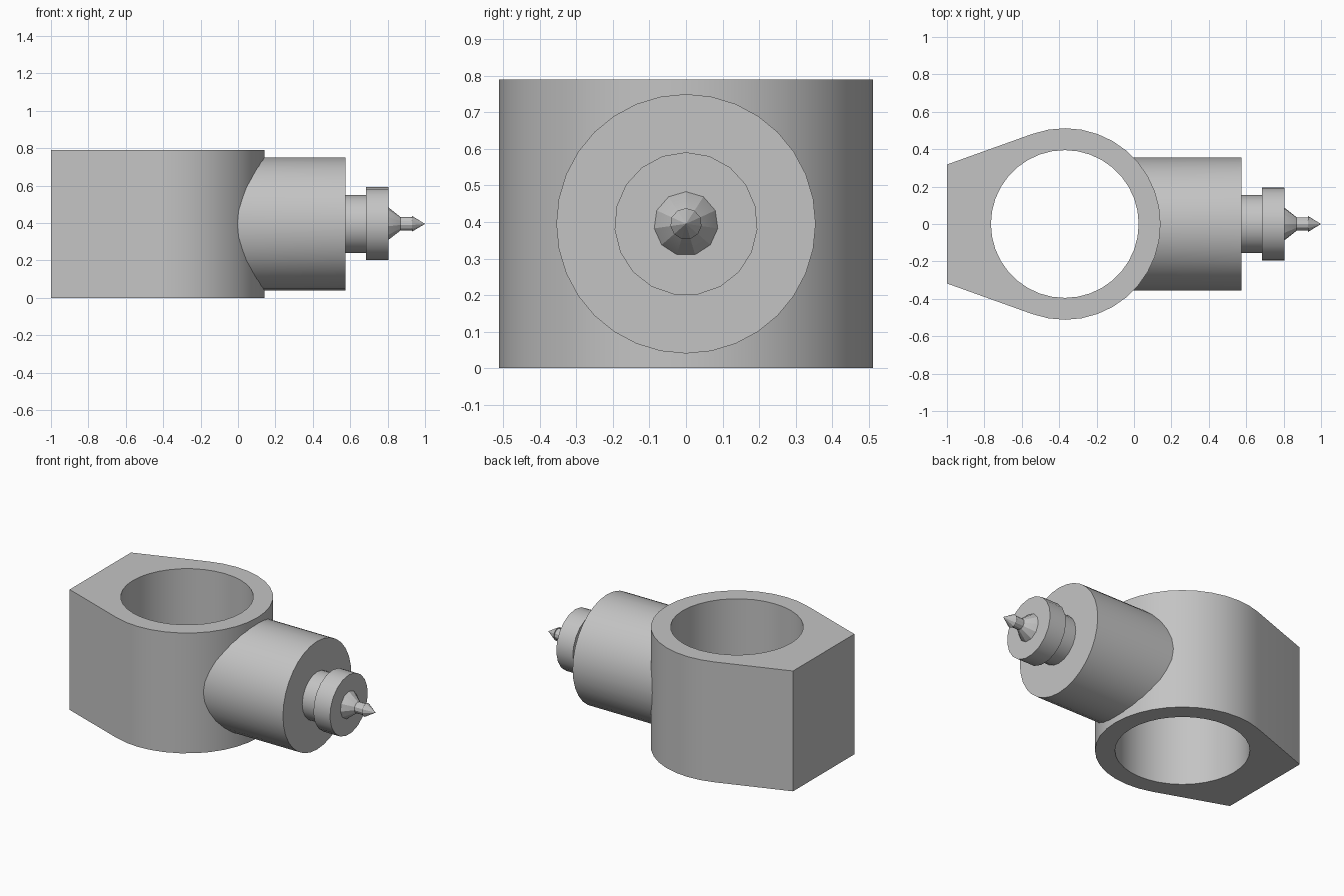
import bpy, bmesh, math
from mathutils import Vector

default = bpy.data.objects.get("Cube")
if default:
    bpy.data.objects.remove(default, do_unlink=True)

HEIGHT, AXIS_Z, RING_X = 0.79, 0.395, -0.37
OUTER_R, BORE_R = 0.512, 0.395

grey = bpy.data.materials.new("plain grey")
grey.use_nodes = True
colour = (0.55, 0.55, 0.55, 1)
grey.diffuse_color = colour
grey.node_tree.nodes["Principled BSDF"].inputs["Base Color"].default_value = colour


def finish(name, bm, angle=30):
    bmesh.ops.recalc_face_normals(bm, faces=bm.faces)
    mesh = bpy.data.meshes.new(name)
    bm.to_mesh(mesh)
    bm.free()
    mesh.materials.append(grey)
    obj = bpy.data.objects.new(name, mesh)
    bpy.context.collection.objects.link(obj)
    bpy.ops.object.select_all(action='DESELECT')
    obj.select_set(True)
    bpy.context.view_layer.objects.active = obj
    bpy.ops.object.shade_smooth_by_angle(angle=math.radians(angle))
    return obj


def bridge(bm, a, b):
    """Quads between two closed rings of equal length."""
    for i in range(len(a)):
        j = (i + 1) % len(a)
        bm.faces.new((a[i], a[j], b[j], b[i]))


def turned(name, profile, sides, angle=30):
    """Solid turned about the x axis from (x, radius) pairs."""
    bm = bmesh.new()
    rings = []
    for x, r in profile:
        turns = [2 * math.pi * i / sides for i in range(sides)]
        rings.append([bm.verts.new((x, r * math.sin(t), AXIS_Z + r * math.cos(t)))
                      for t in turns])
    for a, b in zip(rings, rings[1:]):
        bridge(bm, a, b)
    bm.faces.new(rings[0])
    bm.faces.new(rings[-1])
    bmesh.ops.remove_doubles(bm, verts=bm.verts, dist=0.0005)
    return finish(name, bm, angle)


# Clamp body: round ring running tangentially into a flat back
back = Vector((-1 - RING_X, 0.318))
tangent = math.atan2(back.y, back.x) - math.acos(OUTER_R / back.length)
arc = [tangent * (i / 11 - 1) for i in range(23)]
outline = [(RING_X + OUTER_R * math.cos(t), OUTER_R * math.sin(t)) for t in arc]
outline += [(-1, back.y), (-1, -back.y)]
bore = [(RING_X + BORE_R * math.cos(t), BORE_R * math.sin(t))
        for t in (2 * math.pi * i / 36 for i in range(36))]

bm = bmesh.new()
levels = []
for z in (0, HEIGHT):
    loops = [[bm.verts.new((x, y, z)) for x, y in loop] for loop in (outline, bore)]
    edges = [bm.edges.new((loop[i - 1], loop[i])) for loop in loops for i in range(len(loop))]
    bmesh.ops.triangle_fill(bm, use_beauty=True, edges=edges)
    levels.append(loops)
for low, high in zip(*levels):
    bridge(bm, low, high)
bmesh.ops.dissolve_limit(bm, angle_limit=0.001, verts=bm.verts,
                         edges=[e for e in bm.edges if e.verts[0].co.z == e.verts[1].co.z
                                and len(e.link_faces) == 2
                                and e.calc_face_angle(0) < 0.001])
finish("clamp_body", bm)

# Side boss: its inner end follows the curve of the ring wall
SIDES, BOSS_R, SEAT_R = 32, 0.355, 0.455
bm = bmesh.new()
inner, outer = [], []
for i in range(SIDES):
    t = 2 * math.pi * i / SIDES
    y, z = BOSS_R * math.sin(t), AXIS_Z + BOSS_R * math.cos(t)
    inner.append(bm.verts.new((RING_X + math.sqrt(SEAT_R ** 2 - y * y), y, z)))
    outer.append(bm.verts.new((0.575, y, z)))
bridge(bm, inner, outer)
bm.faces.new(outer)
finish("side_boss", bm)

# Stepped nose and pointed pin
turned("nose_neck", [(0.56, 0.155), (0.695, 0.155)], 20)
turned("nose_collar", [(0.685, 0.196), (0.805, 0.196)], 19)
turned("pin", [(0.80, 0.09), (0.805, 0.088), (0.87, 0.036), (0.93, 0.036),
               (0.93, 0.043), (1.0, 0)], 11, 25)
